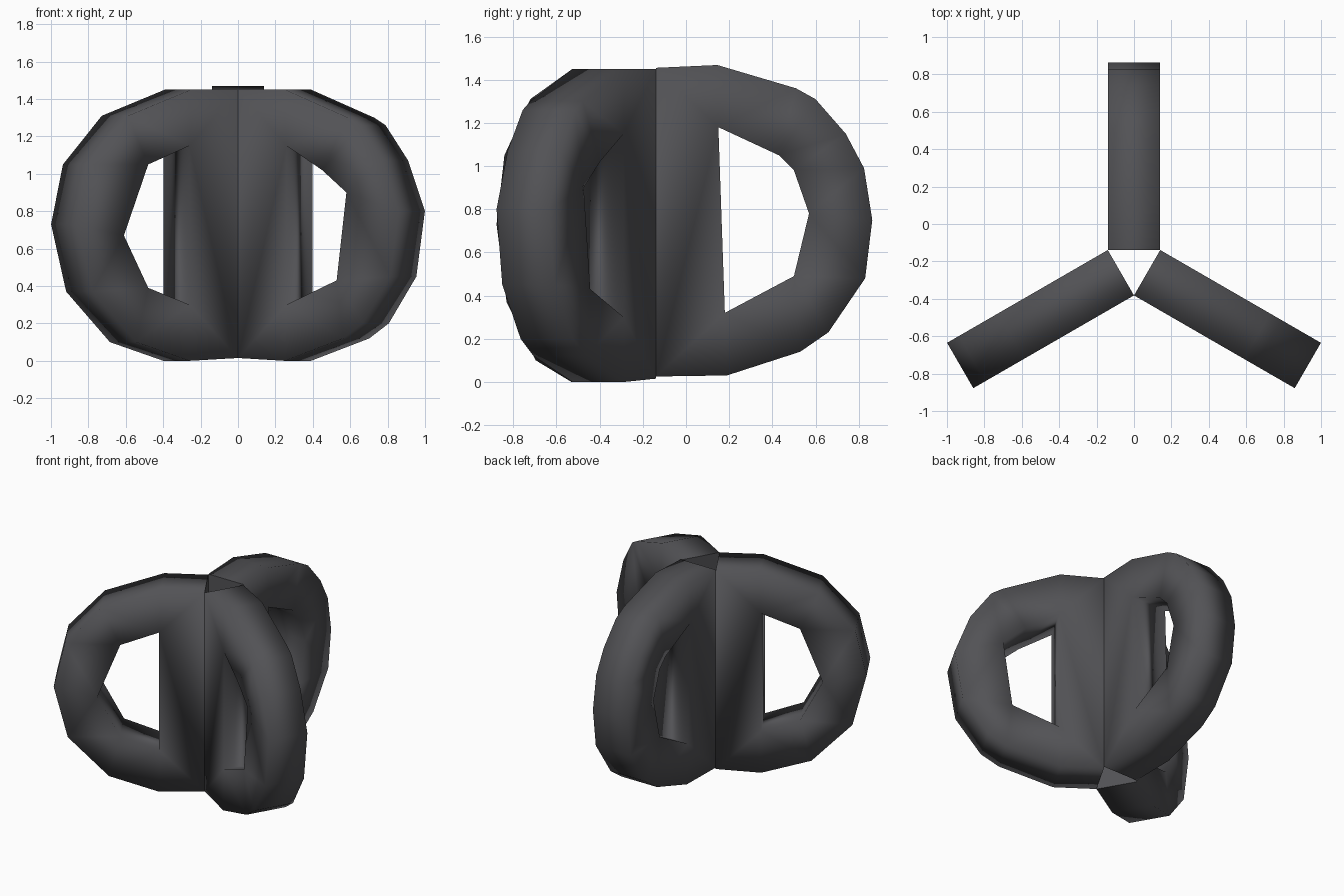
import bpy, bmesh, math
from mathutils import Vector

if "Cube" in bpy.data.objects:
    bpy.data.objects.remove(bpy.data.objects["Cube"])

CENTRE = Vector((0, -0.22, 0))
WIDTH = 0.28

grey = bpy.data.materials.new("dark grey")
grey.diffuse_color = (0.085, 0.085, 0.092, 1)
grey.use_nodes = True
grey.node_tree.nodes["Principled BSDF"].inputs["Base Color"].default_value = grey.diffuse_color

# radial distance / height profiles: outer outline and hole for each lobe
lobes = {
    "back_loop": (90,
        [(0.081, 0.025), (0.41, 0.03), (0.75, 0.14), (0.88, 0.23), (1.05, 0.48), (1.083, 0.75),
         (1.045, 0.99), (0.96, 1.15), (0.82, 1.31), (0.73, 1.36), (0.365, 1.468), (0.081, 1.455)],
        [(0.40, 0.32), (0.72, 0.49), (0.79, 0.78), (0.72, 0.98), (0.65, 1.05), (0.37, 1.18)]),
    "right_loop": (-30,
        [(0.081, 0.015), (0.37, 0.0), (0.73, 0.12), (0.85, 0.2), (1.02, 0.45), (1.073, 0.8),
         (0.97, 1.07), (0.83, 1.26), (0.76, 1.30), (0.37, 1.45), (0.081, 1.45)],
        [(0.38, 0.30), (0.69, 0.43), (0.75, 0.90), (0.60, 1.02), (0.38, 1.15)]),
    "left_loop": (210,
        [(0.081, 0.015), (0.38, 0.0), (0.71, 0.10), (0.98, 0.37), (1.073, 0.73),
         (1.00, 1.05), (0.76, 1.31), (0.37, 1.45), (0.081, 1.45)],
        [(0.38, 0.30), (0.635, 0.39), (0.785, 0.67), (0.635, 1.05), (0.38, 1.15)]),
}


def make_loop(name, angle, outer, hole):
    """D-shaped slab with a hole, standing in a radial plane."""
    a = math.radians(angle)
    radial = Vector((math.cos(a), math.sin(a), 0))
    side = Vector((-math.sin(a), math.cos(a), 0))
    bm = bmesh.new()
    rings = []
    for s in (-WIDTH / 2, WIDTH / 2):
        edges, pair = [], []
        for prof in (outer, hole):
            vs = [bm.verts.new(CENTRE + radial * r + side * s + Vector((0, 0, z))) for r, z in prof]
            edges += [bm.edges.new((vs[i - 1], vs[i])) for i in range(len(vs))]
            pair.append(vs)
        rings.append(pair)
        # flat face with the hole left open
        bmesh.ops.triangle_fill(bm, use_beauty=True, use_dissolve=False, edges=edges, normal=side)
    # rim and hole walls
    for near, far in zip(rings[0], rings[1]):
        for i in range(len(near)):
            bm.faces.new((near[i - 1], near[i], far[i], far[i - 1]))
    bmesh.ops.recalc_face_normals(bm, faces=bm.faces)
    for f in bm.faces:
        f.smooth = True
    # keep the joints at the middle crisp
    inner = set(rings[0][0][k] for k in (0, -1)) | set(rings[1][0][k] for k in (0, -1))
    for e in bm.edges:
        if e.verts[0] in inner and e.verts[1] in inner:
            e.smooth = False
    me = bpy.data.meshes.new(name)
    bm.to_mesh(me)
    bm.free()
    me.materials.append(grey)
    ob = bpy.data.objects.new(name, me)
    bpy.context.collection.objects.link(ob)


for name, (angle, outer, hole) in lobes.items():
    make_loop(name, angle, outer, hole)
